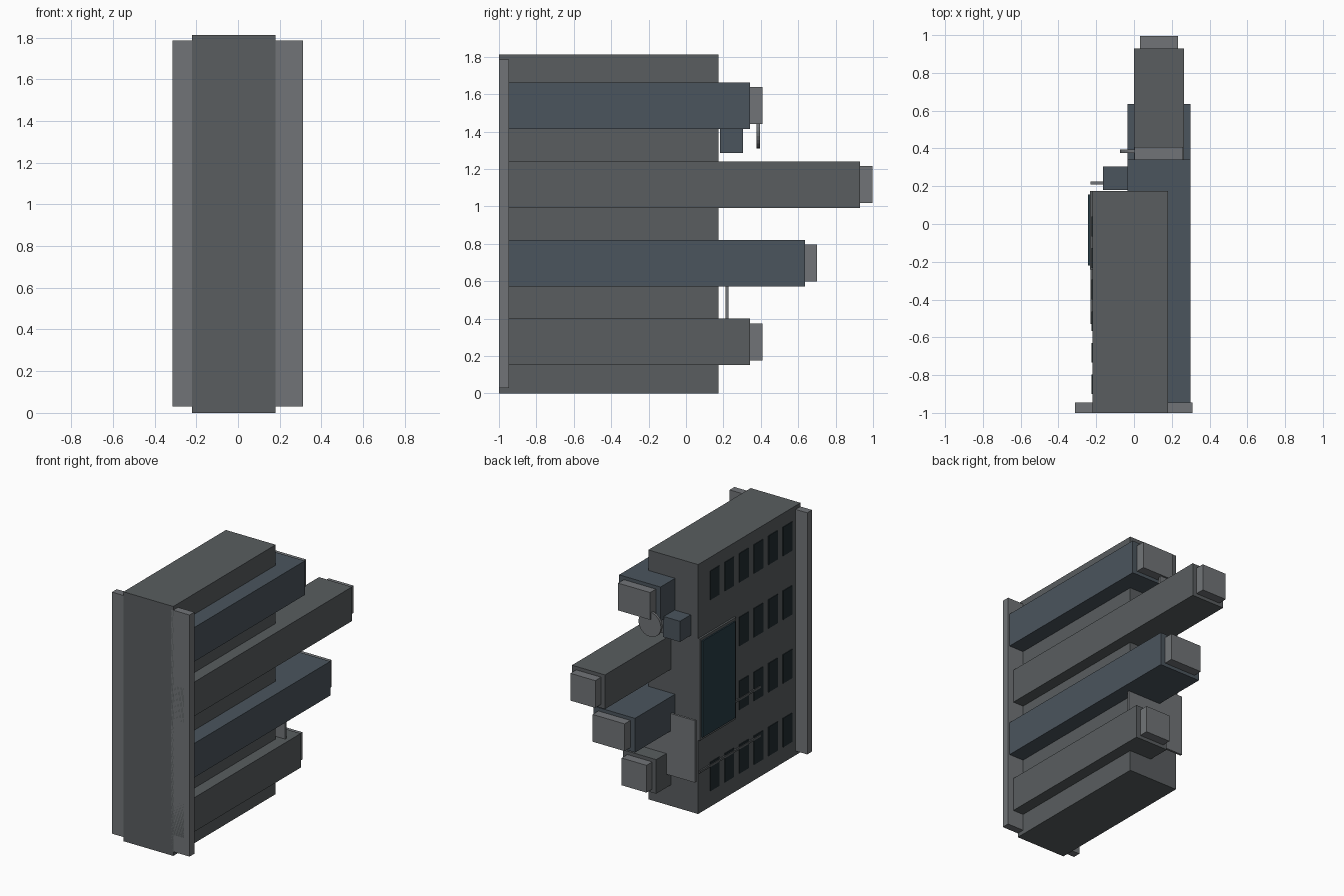
import bpy
import math

if "Cube" in bpy.data.objects:
    bpy.data.objects.remove(bpy.data.objects["Cube"])


def material(name, r, g, b):
    m = bpy.data.materials.new(name)
    m.diffuse_color = (r, g, b, 1)
    m.use_nodes = True
    m.node_tree.nodes["Principled BSDF"].inputs["Base Color"].default_value = m.diffuse_color
    return m


WALL = material("wall_grey", 0.10, 0.11, 0.115)
TRIM = material("trim_grey", 0.165, 0.175, 0.185)
BLUE = material("blue_grey", 0.07, 0.09, 0.11)
GLASS = material("dark_glass", 0.015, 0.025, 0.03)
SCREEN = material("screen_glass", 0.02, 0.045, 0.06)


def box(name, x, y, z, mat):
    """Box from (min, max) ranges on each axis."""
    bpy.ops.mesh.primitive_cube_add(size=1)
    o = bpy.context.object
    o.name = name
    o.location = [(r[0] + r[1]) / 2 for r in (x, y, z)]
    o.scale = [r[1] - r[0] for r in (x, y, z)]
    bpy.ops.object.transform_apply(location=False, rotation=False, scale=True)
    o.data.materials.append(mat)
    return o


# Main block and its two front fins
box("tower_body", (-0.22, 0.18), (-1, 0.175), (0, 1.812), WALL)
box("front_fin_left", (-0.313, -0.2), (-1, -0.945), (0.03, 1.785), TRIM)
box("front_fin_right", (0.16, 0.311), (-1, -0.945), (0.03, 1.785), TRIM)

# Long beams on the right side, each with an end cap: z base, y end, blue or grey
for i, (z, end, blue) in enumerate([(0.152, 0.342, False), (0.573, 0.635, True),
                                    (0.992, 0.93, False), (1.415, 0.342, True)]):
    beam_x = (-0.035, 0.298) if blue else (0.0, 0.265)
    cap_x = (0.003, 0.26) if blue else (0.032, 0.232)
    start = -0.985 if blue else -1
    box(f"beam_{i}", beam_x, (start, end), (z, z + 0.248), BLUE if blue else WALL)
    box(f"beam_cap_{i}", cap_x, (end - 0.01, end + 0.066), (z + 0.025, z + 0.223), TRIM)

# Back details: utility box, round dish and square panel
box("utility_box", (-0.165, -0.03), (0.181, 0.305), (1.285, 1.435), BLUE)
bpy.ops.mesh.primitive_cylinder_add(vertices=24, radius=0.09, depth=0.018,
                                    location=(0.015, 0.386, 1.40),
                                    rotation=(math.pi / 2, 0, 0))
dish = bpy.context.object
dish.name = "round_dish"
dish.data.materials.append(TRIM)
box("back_panel", (-0.23, 0.232), (0.21, 0.226), (0.25, 0.70), TRIM)

# Window grid on the left wall
for row in range(4):
    for col in range(6):
        y, z = -0.013 - col * 0.167, 0.22 + row * 0.463
        box(f"window_{row}_{col}", (-0.225, -0.215), (y - 0.052, y + 0.052),
            (z - 0.105, z + 0.105), GLASS)

# Framed screen on the left wall
box("screen_frame", (-0.234, -0.21), (-0.24, 0.174), (0.535, 1.275), WALL)
box("screen", (-0.244, -0.22), (-0.22, 0.155), (0.555, 1.255), SCREEN)

# Thin rails along the left wall
box("upper_rail", (-0.23, -0.215), (-0.53, -0.24), (0.65, 0.665), WALL)
box("lower_rail", (-0.23, -0.215), (-0.53, 0.17), (0.295, 0.31), WALL)
